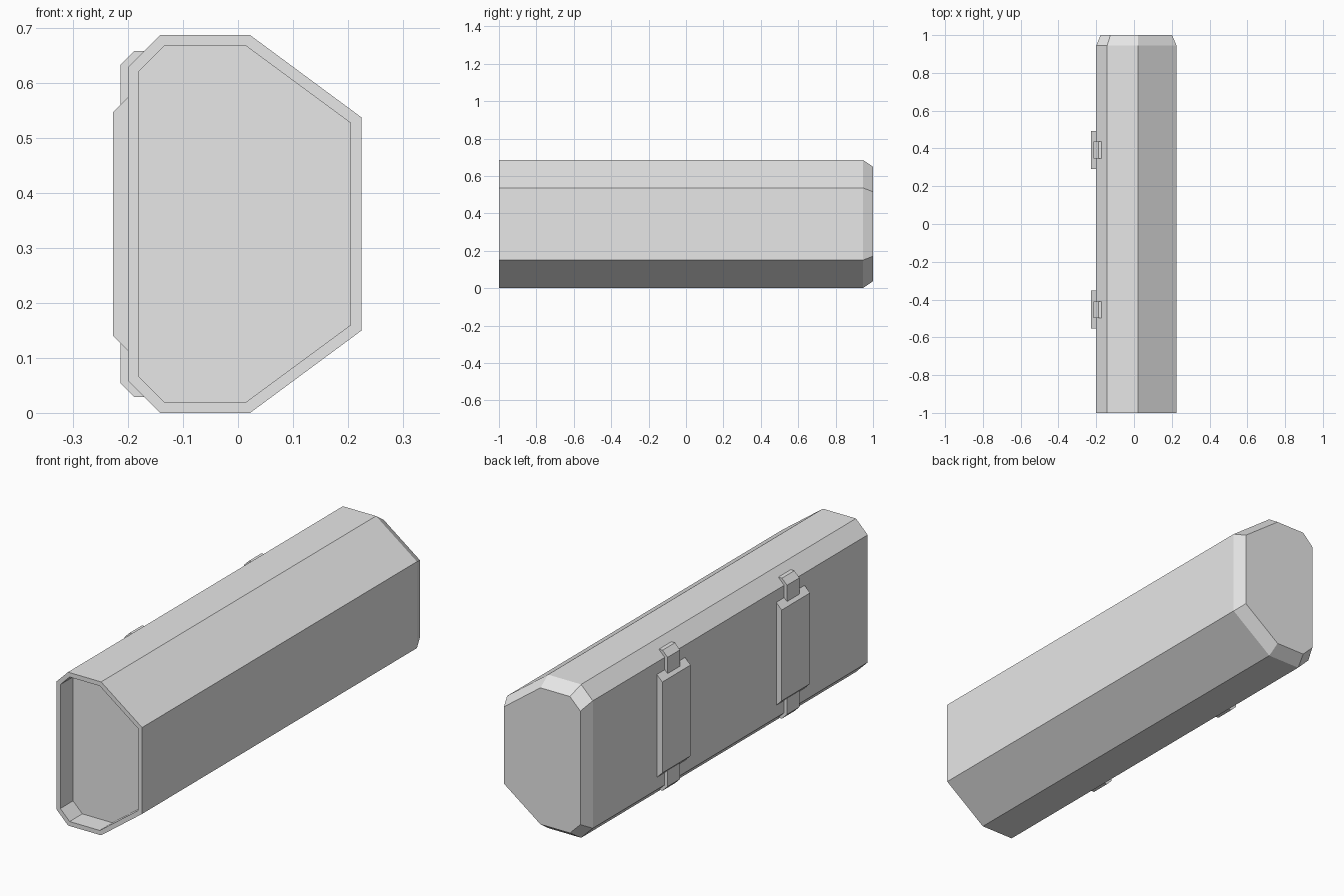
import bpy

cube = bpy.data.objects.get("Cube")
if cube:
    bpy.data.objects.remove(cube, do_unlink=True)

grey = bpy.data.materials.new("light_grey")
grey.use_nodes = True
colour = (0.8, 0.8, 0.8, 1)
grey.diffuse_color = colour
grey.node_tree.nodes["Principled BSDF"].inputs["Base Color"].default_value = colour

MID_X, MID_Z = 0.0125, 0.3435


def mirrored(lower):
    """Complete an x, z outline by mirroring its lower half about mid height."""
    return lower + [(x, 2 * MID_Z - z) for x, z in reversed(lower)]


def loft(name, rings):
    """Skin a row of (y, outline) rings, capping the first and last."""
    n = len(rings[0][1])
    verts = [(x, y, z) for y, outline in rings for x, z in outline]
    faces = [list(range(n)), list(range(len(verts) - n, len(verts)))[::-1]]
    for r in range(len(rings) - 1):
        for i in range(n):
            j = (i + 1) % n
            faces.append([r * n + j, r * n + i, (r + 1) * n + i, (r + 1) * n + j])
    mesh = bpy.data.meshes.new(name)
    mesh.from_pydata(verts, [], faces)
    mesh.materials.append(grey)
    obj = bpy.data.objects.new(name, mesh)
    bpy.context.collection.objects.link(obj)
    return obj


# Housing: recessed front, straight walls, tapered back
outer = mirrored([(-0.2, 0.058), (-0.142, 0), (0.022, 0), (0.225, 0.15)])
inner = mirrored([(-0.18, 0.066), (-0.134, 0.02), (0.015, 0.02), (0.205, 0.16)])
back = [(MID_X + (x - MID_X) * 0.89, MID_Z + (z - MID_Z) * 0.89) for x, z in outer]
loft("housing", [(-0.91, inner), (-1, inner), (-1, outer), (0.945, outer), (1, back)])

# Two mounting clips on the flat side: a broad plate over a narrow strap
plate = mirrored([(-0.227, 0.14), (-0.199, 0.112)])
strap = mirrored([(-0.214, 0.054), (-0.189, 0.029), (-0.171, 0.029)])
for label, y in (("front", -0.453), ("back", 0.392)):
    loft(label + "_clip_plate", [(y - 0.1, plate), (y + 0.1, plate)])
    loft(label + "_clip_strap", [(y - 0.044, strap), (y + 0.044, strap)])
